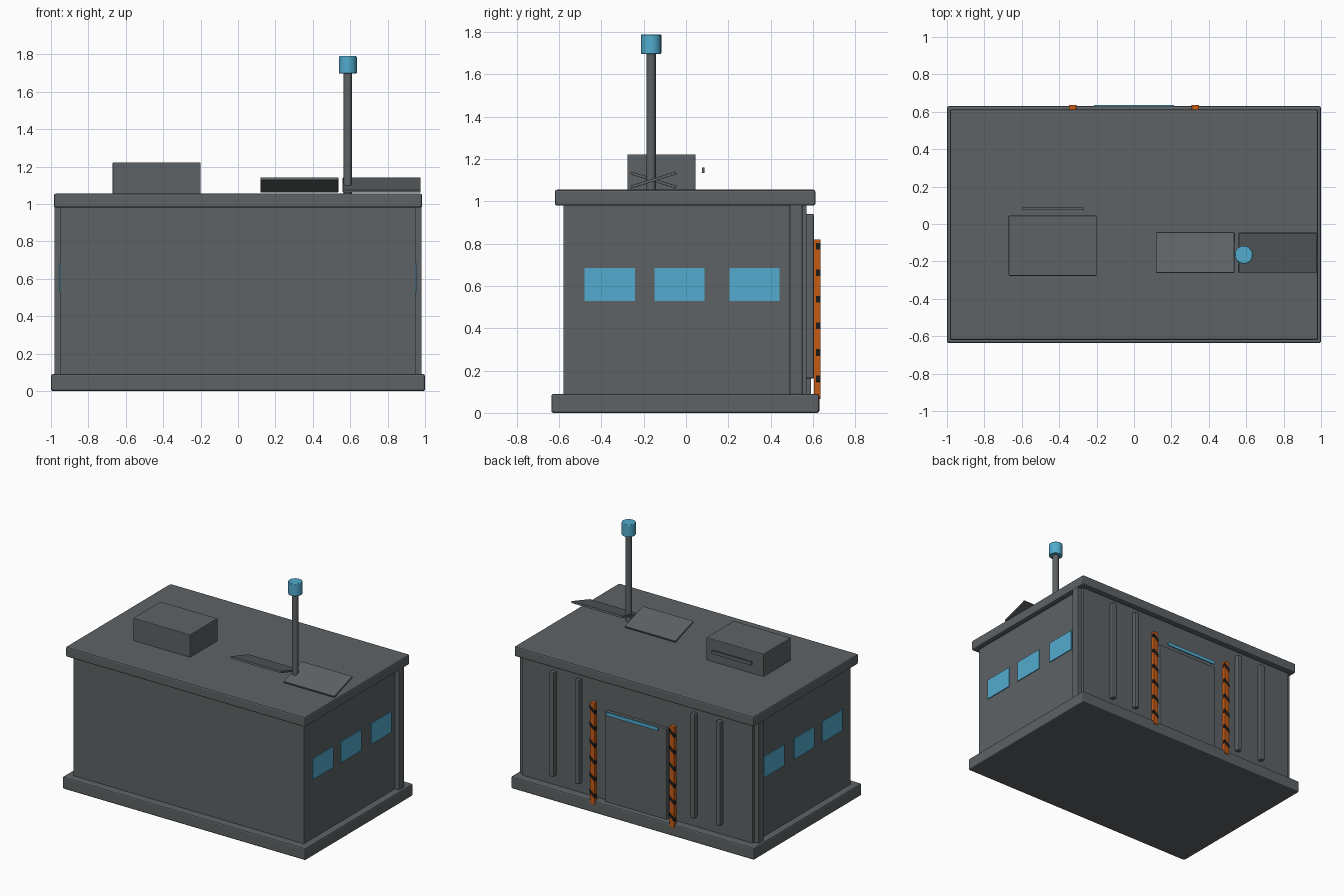
import bpy, bmesh, math

if "Cube" in bpy.data.objects:
    bpy.data.objects.remove(bpy.data.objects["Cube"])


def material(name, rgb):
    m = bpy.data.materials.new(name)
    m.diffuse_color = (*rgb, 1)
    m.use_nodes = True
    m.node_tree.nodes["Principled BSDF"].inputs["Base Color"].default_value = m.diffuse_color
    return m


GREY = material("slate_grey", (0.11, 0.123, 0.13))
BLUE = material("light_blue", (0.085, 0.41, 0.62))
ORANGE = material("safety_orange", (0.56, 0.105, 0.008))
BLACK = material("stripe_black", (0.012, 0.012, 0.012))


def finish(name, bm, mat, bevel=0.0, smooth=False):
    mesh = bpy.data.meshes.new(name)
    bm.to_mesh(mesh)
    bm.free()
    mesh.materials.append(mat)
    ob = bpy.data.objects.new(name, mesh)
    bpy.context.collection.objects.link(ob)
    if bevel:
        mod = ob.modifiers.new("soft_edges", 'BEVEL')
        mod.width = bevel
        mod.segments = 2
    if smooth:
        bpy.context.view_layer.objects.active = ob
        ob.select_set(True)
        bpy.ops.object.shade_smooth_by_angle(angle=math.radians(35))
        ob.select_set(False)
    return ob


def box(name, x, y, z, mat, bevel=0.0, shear=0.0):
    """Box from (min, max) ranges; shear lifts z along x."""
    bm = bmesh.new()
    bmesh.ops.create_cube(bm, size=1)
    for v in bm.verts:
        fx, fy, fz = (c + 0.5 for c in v.co)
        v.co = (x[0] + fx * (x[1] - x[0]),
                y[0] + fy * (y[1] - y[0]),
                z[0] + fz * (z[1] - z[0]) + shear * (fx - 0.5))
    return finish(name, bm, mat, bevel)


def cylinder(name, x, y, z, r, mat, bevel=0.0):
    bm = bmesh.new()
    bmesh.ops.create_cone(bm, cap_ends=True, segments=24, radius1=r, radius2=r, depth=z[1] - z[0])
    bmesh.ops.translate(bm, verts=bm.verts, vec=(x, y, (z[0] + z[1]) / 2))
    return finish(name, bm, mat, bevel, smooth=True)


# Building shell
box("base_slab", (-1, 1), (-0.637, 0.63), (0, 0.09), GREY, 0.01)
box("walls", (-0.948, 0.948), (-0.58, 0.57), (0.08, 0.985), GREY)
box("roof_slab", (-0.985, 0.985), (-0.62, 0.612), (0.98, 1.055), GREY, 0.01)

for s, side in ((-1, "left"), (1, "right")):
    # Rear corner pillars
    box(f"{side}_corner_pillar", sorted((s * 0.92, s * 0.982)), (0.49, 0.55), (0.08, 0.985), GREY, 0.004)
    # Side windows
    for i, y0 in enumerate((-0.48, -0.15, 0.205)):
        box(f"{side}_window_{i + 1}", sorted((s * 0.946, s * 0.954)), (y0, y0 + 0.238), (0.53, 0.685), BLUE)
    # Vertical ribs on the rear wall
    for i, x in enumerate((0.475, 0.685)):
        box(f"{side}_wall_rib_{i + 1}", (s * x - 0.018, s * x + 0.018), (0.565, 0.606), (0.162, 0.94), GREY, 0.008)
    # Door posts with hazard stripes
    c = s * 0.328
    box(f"{side}_door_post", (c - 0.02, c + 0.02), (0.605, 0.636), (0.065, 0.82), ORANGE, 0.003)
    for i in range(6):
        z = 0.13 + i * 0.125
        box(f"{side}_post_stripe_{i + 1}", (c - 0.0205, c + 0.0205), (0.615, 0.637),
            (z, z + 0.03), BLACK, shear=0.035)

# Door and lit lintel
box("door", (-0.255, 0.255), (0.56, 0.592), (0.08, 0.762), GREY, 0.004)
box("door_light", (-0.215, 0.215), (0.627, 0.635), (0.754, 0.78), BLUE)

# Roof ventilation unit with its grille bar
box("vent_unit", (-0.67, -0.2), (-0.277, 0.045), (1.05, 1.222), GREY, 0.004)
box("vent_grille", (-0.6, -0.27), (0.075, 0.088), (1.135, 1.16), GREY)

# Two roof panels tilted in opposite directions
for name, x, tilt in (("left_roof_panel", 0.328, -17.5), ("right_roof_panel", 0.768, 17.5)):
    p = box(name, (-0.208, 0.208), (-0.112, 0.112), (-0.007, 0.007), GREY, 0.002)
    p.location = (x, -0.154, 1.101)
    p.rotation_euler.x = math.radians(tilt)

# Beacon mast
cylinder("mast", 0.587, -0.165, (1.05, 1.71), 0.022, GREY)
cylinder("beacon", 0.587, -0.165, (1.697, 1.79), 0.048, BLUE, 0.004)
